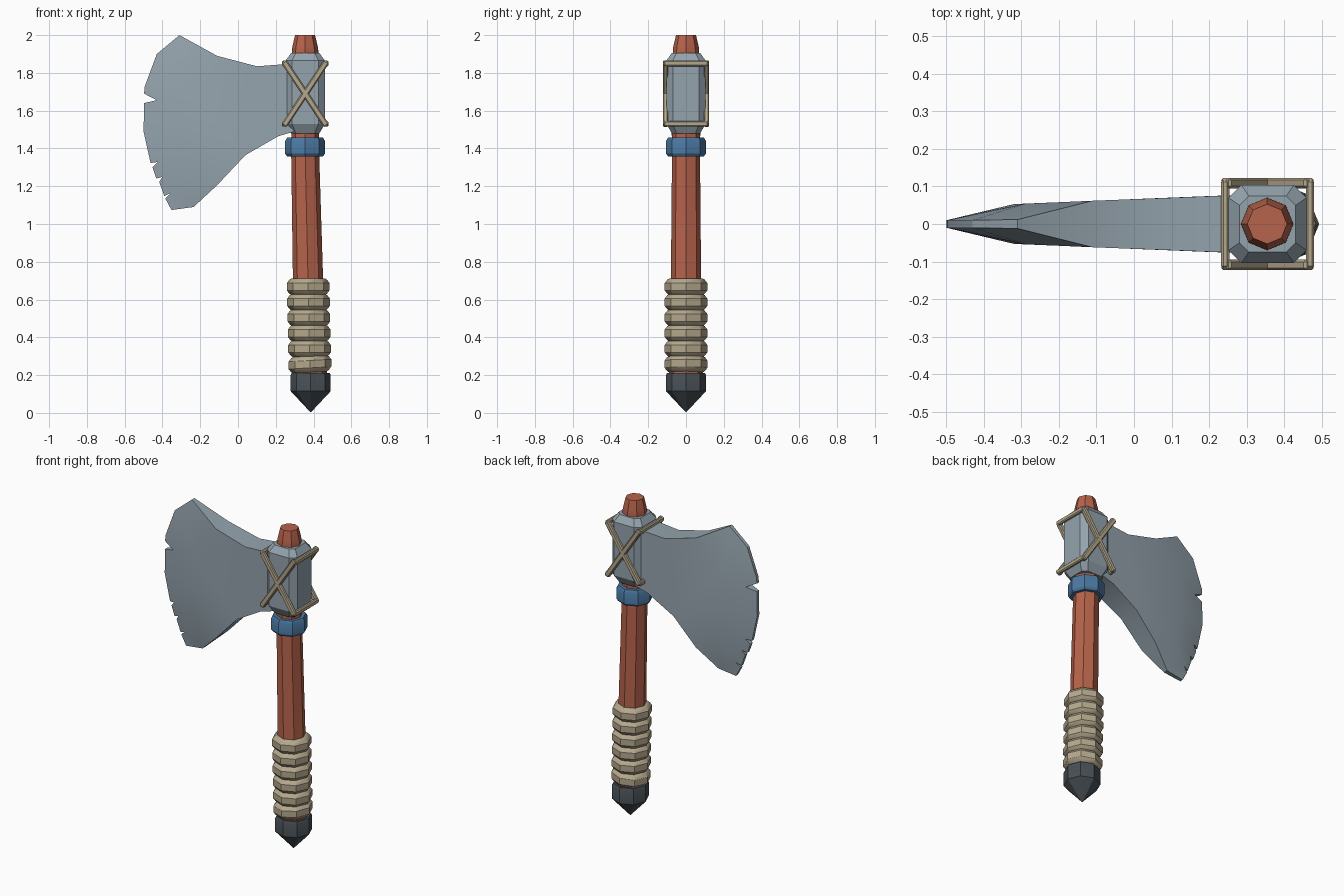
import bpy, bmesh, math
from mathutils import Vector, Matrix
from mathutils.geometry import delaunay_2d_cdt

if "Cube" in bpy.data.objects:
    bpy.data.objects.remove(bpy.data.objects["Cube"])


def material(name, r, g, b):
    m = bpy.data.materials.new(name)
    m.diffuse_color = (r, g, b, 1)
    m.use_nodes = True
    m.node_tree.nodes["Principled BSDF"].inputs["Base Color"].default_value = m.diffuse_color
    return m


WOOD = material("red_wood", 0.47, 0.125, 0.07)
STEEL = material("grey_steel", 0.30, 0.37, 0.42)
CORD = material("tan_cord", 0.46, 0.39, 0.265)
BLUE = material("blue_band", 0.07, 0.19, 0.36)
DARK = material("dark_iron", 0.065, 0.08, 0.092)


def finish(name, bm, mat, angle=30):
    bmesh.ops.recalc_face_normals(bm, faces=bm.faces[:])
    me = bpy.data.meshes.new(name)
    bm.to_mesh(me)
    bm.free()
    me.materials.append(mat)
    ob = bpy.data.objects.new(name, me)
    bpy.context.collection.objects.link(ob)
    bpy.ops.object.select_all(action='DESELECT')
    ob.select_set(True)
    bpy.context.view_layer.objects.active = ob
    bpy.ops.object.shade_smooth_by_angle(angle=math.radians(angle))
    return ob


def loft(name, mat, rings):
    """Skin a list of equal-length point rings and cap both ends."""
    bm = bmesh.new()
    loops = [[bm.verts.new(p) for p in ring] for ring in rings]
    n = len(loops[0])
    for a, b in zip(loops, loops[1:]):
        for i in range(n):
            j = (i + 1) % n
            bm.faces.new((a[i], a[j], b[j], b[i]))
    bm.faces.new(loops[0])
    bm.faces.new(loops[-1])
    return finish(name, bm, mat)


def octagon(x, z, r, tilt=0.0):
    ring = []
    for i in range(8):
        c, s = math.cos(i * math.pi / 4), math.sin(i * math.pi / 4)
        ring.append((x + r * c, r * s, z + tilt * r * c))
    return ring


def axis(z):
    """Centre line of the slightly leaning shaft."""
    return 0.355 + max(0, 1.4 - z) * 0.0225


# Shaft
loft("shaft", WOOD, [octagon(axis(z), z, r) for z, r in
     [(0.15, 0.09), (0.3, 0.089), (0.7, 0.08), (1.38, 0.074), (1.92, 0.07), (1.94, 0.067), (2.0, 0.053)]])

# Pommel with pointed end
loft("pommel", DARK, [octagon(0.385, z, r) for z, r in
     [(0.004, 0.002), (0.115, 0.106), (0.2, 0.106), (0.212, 0.1)]])

# Cord grip: a stack of six bulging turns
for k in range(6):
    z, h = 0.258 + k * 0.082, 0.043
    tilt = 0.06 if k == 0 else 0
    loft(f"grip_turn_{k + 1}", CORD, [octagon(axis(z), z + dz * h, r, tilt) for dz, r in
         [(-1, 0.09), (-0.85, 0.1), (-0.45, 0.113), (0.45, 0.113), (0.85, 0.1), (1, 0.09)]])

# Blue collar
loft("collar", BLUE, [octagon(0.355, z, r) for z, r in
     [(1.358, 0.095), (1.372, 0.105), (1.44, 0.105), (1.457, 0.095)]])


# Head socket: chamfered block
def chamfered(z, hx, hy, c):
    q = [(hx, hy - c), (hx - c, hy), (-hx + c, hy), (-hx, hy - c)]
    q += [(-x, -y) for x, y in q]
    return [(0.356 + x, y, z) for x, y in q]


loft("socket", STEEL, [chamfered(z, h, h, c) for z, h, c in
     [(1.48, 0.075, 0.025), (1.53, 0.104, 0.034), (1.865, 0.104, 0.034), (1.905, 0.075, 0.025)]])

# Blade: outline and ridge points as (x, z, half thickness)
outline = [(0.3, 1.85, .078), (0.1, 1.835, .07), (-0.11, 1.89, .062),
           (-0.31, 2.0, .012), (-0.43, 1.9, .01), (-0.495, 1.725, .01),
           (-0.497, 1.69, .01), (-0.43, 1.656, .026), (-0.497, 1.64, .01),
           (-0.5, 1.49, .01), (-0.463, 1.323, .01), (-0.425, 1.328, .022),
           (-0.453, 1.3, .01), (-0.432, 1.24, .01), (-0.4, 1.25, .02),
           (-0.417, 1.222, .01), (-0.39, 1.148, .01), (-0.357, 1.164, .02),
           (-0.385, 1.135, .01), (-0.352, 1.074, .01), (-0.235, 1.09, .014),
           (-0.11, 1.206, .06), (0.04, 1.365, .068), (0.214, 1.465, .075), (0.3, 1.49, .078)]
ridge = [(-0.29, 1.72, .054), (-0.32, 1.5, .053), (-0.25, 1.3, .055)]
pts = outline + ridge
n = len(outline)
edges = [(i, (i + 1) % n) for i in range(n)]
edges += [(2, n), (n, n + 1), (n + 1, n + 2), (n + 2, 21)]
res = delaunay_2d_cdt([Vector(p[:2]) for p in pts], edges, [], 1, 1e-6)
source = [ids[0] for ids in res[3]]
bm = bmesh.new()
sides = [[bm.verts.new((x, s * t, z)) for x, z, t in pts] for s in (-1, 1)]
for tri in res[2]:
    for side in sides:
        bm.faces.new([side[source[i]] for i in tri])
for i in range(n):
    j = (i + 1) % n
    bm.faces.new((sides[0][i], sides[0][j], sides[1][j], sides[1][i]))
finish("blade", bm, STEEL, 25)


# Lashing straps
def strap(name, p, q, normal, width=0.032, depth=0.028):
    p, q, normal = Vector(p), Vector(q), Vector(normal)
    d = (q - p).normalized()
    side = d.cross(normal)
    basis = Matrix((d, side, normal)).transposed().to_4x4()
    bm = bmesh.new()
    bmesh.ops.create_cube(bm, size=1)
    bmesh.ops.scale(bm, vec=((q - p).length, width, depth), verts=bm.verts)
    bmesh.ops.bevel(bm, geom=bm.edges[:], offset=0.006, segments=1, affect='EDGES')
    bmesh.ops.transform(bm, matrix=Matrix.Translation((p + q) / 2) @ basis, verts=bm.verts)
    finish(name, bm, CORD)


LO, HI, L, R = 1.52, 1.86, 0.243, 0.469
for s, tag in ((-1, "front"), (1, "back")):
    y = s * 0.109
    strap(f"{tag}_strap_rising", (L, y, LO), (R, y, HI), (0, s, 0))
    strap(f"{tag}_strap_falling", (L, y, HI), (R, y, LO), (0, s, 0))
for x, s, tag in ((L, -1, "left"), (R, 1, "right")):
    for z, end in ((LO + 0.01, "lower"), (HI - 0.01, "upper")):
        strap(f"{tag}_strap_{end}", (x, -0.118, z), (x, 0.118, z), (s, 0, 0), 0.03, 0.022)
